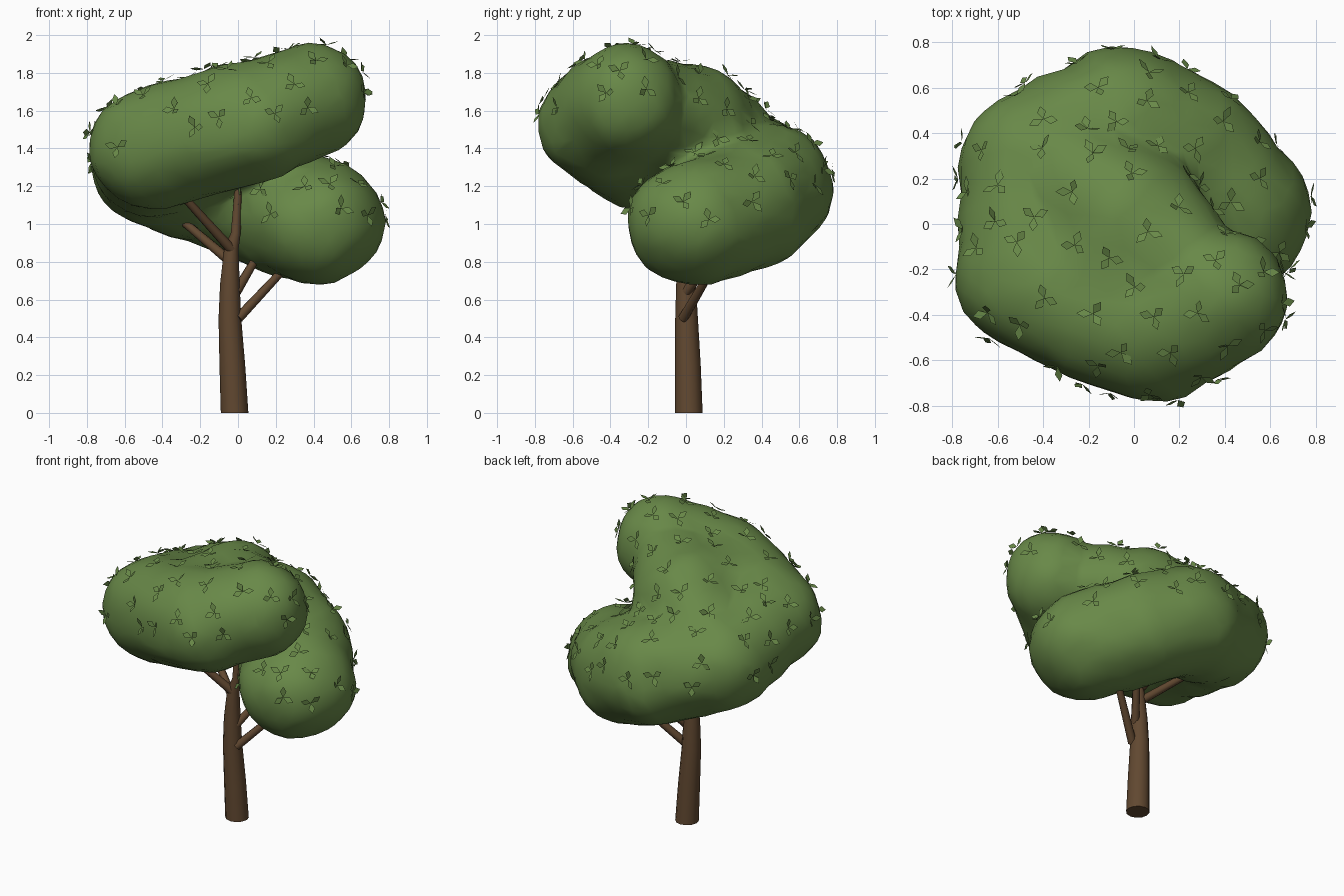
import bpy, bmesh, math, random
from mathutils import Vector, Matrix, noise

if "Cube" in bpy.data.objects:
    bpy.data.objects.remove(bpy.data.objects["Cube"])

random.seed(4)


def material(name, color):
    m = bpy.data.materials.new(name)
    m.diffuse_color = (*color, 1)
    m.use_nodes = True
    m.node_tree.nodes["Principled BSDF"].inputs["Base Color"].default_value = m.diffuse_color
    return m


BARK = material("bark", (0.12, 0.065, 0.03))
GREEN = material("foliage", (0.14, 0.25, 0.065))


def make_object(name, bm, mat):
    me = bpy.data.meshes.new(name)
    bm.to_mesh(me)
    bm.free()
    me.materials.append(mat)
    ob = bpy.data.objects.new(name, me)
    bpy.context.collection.objects.link(ob)
    return ob


def shade(ob, angle):
    bpy.ops.object.select_all(action='DESELECT')
    ob.select_set(True)
    bpy.context.view_layer.objects.active = ob
    bpy.ops.object.shade_smooth_by_angle(angle=math.radians(angle))


def tube(name, path, sides):
    """Tapered limb through (x, y, z, radius) points."""
    bm = bmesh.new()
    pts = [Vector(p[:3]) for p in path]
    rings = []
    for i, p in enumerate(pts):
        d = pts[min(i + 1, len(pts) - 1)] - pts[max(i - 1, 0)]
        if i == 0 and p.z == 0:
            d = Vector((0, 0, 1))
        q = Vector((0, 0, 1)).rotation_difference(d)
        ring = []
        for k in range(sides):
            a = math.tau * k / sides
            ring.append(bm.verts.new(p + q @ Vector((math.cos(a), math.sin(a), 0)) * path[i][3]))
        rings.append(ring)
    for a, b in zip(rings, rings[1:]):
        for k in range(sides):
            n = (k + 1) % sides
            bm.faces.new((a[k], a[n], b[n], b[k]))
    bm.faces.new(rings[0][::-1])
    bm.faces.new(rings[-1])
    bmesh.ops.recalc_face_normals(bm, faces=bm.faces)
    shade(make_object(name, bm, BARK), 50)


# Trunk and branches
tube("trunk", [(-0.018, 0.015, 0, 0.073), (-0.03, 0.01, 0.25, 0.068), (-0.043, 0.003, 0.5, 0.06),
               (-0.043, 0, 0.68, 0.052), (-0.035, 0, 0.87, 0.038), (-0.012, 0, 0.95, 0.026),
               (0.008, 0, 1.3, 0.016)], 12)
limbs = [((-0.03, -0.01, 0.86), (-0.32, -0.2, 1.18)), ((-0.05, 0.01, 0.81), (-0.38, 0.2, 1.09)),
         ((0.0, -0.015, 0.5), (0.28, 0.16, 0.8)), ((-0.01, 0.0, 0.64), (0.12, 0.17, 0.86))]
for i, (a, b) in enumerate(limbs):
    tube(f"branch_{i + 1}", [(*a, 0.027), (*b, 0.02)], 8)

# Canopy: overlapping balls (x, y, z, width radius, height radius) climbing in a
# spiral, fused into one mass
path = [(0.415, 0.05, 1.005, 0.36, 0.325), (0.2, 0.33, 1.09, 0.34, 0.34),
        (-0.06, 0.43, 1.19, 0.35, 0.335), (-0.44, 0.25, 1.3, 0.335, 0.31),
        (-0.435, -0.22, 1.405, 0.35, 0.32), (-0.16, -0.37, 1.48, 0.33, 0.32),
        (0.08, -0.44, 1.535, 0.345, 0.32), (0.385, -0.32, 1.655, 0.295, 0.3)]
fill = [(-0.03, 0.03, 1.52, 0.33, 0.32), (-0.2, 0.14, 1.42, 0.33, 0.32),
        (-0.1, -0.15, 1.5, 0.33, 0.31), (0.13, -0.1, 1.59, 0.28, 0.27)]
balls = path + fill
for a, b in zip(path, path[1:]):
    balls.append([(p + q) / 2 for p, q in zip(a, b)])
bm = bmesh.new()
for x, y, z, r, h in balls:
    bmesh.ops.create_icosphere(bm, subdivisions=3, radius=1,
                               matrix=Matrix.Translation((x, y, z)) @ Matrix.Diagonal((r, r, h, 1)))
blob = make_object("canopy_source", bm, GREEN)
mod = blob.modifiers.new("fuse", 'REMESH')
mod.mode = 'VOXEL'
mod.voxel_size = 0.035
mod = blob.modifiers.new("soften", 'SMOOTH')
mod.factor = 0.5
mod.iterations = 12
mod = blob.modifiers.new("reduce", 'DECIMATE')
mod.ratio = 0.12
bm = bmesh.new()
bm.from_object(blob, bpy.context.evaluated_depsgraph_get())
bpy.data.objects.remove(blob)
bm.normal_update()
for v in bm.verts:
    v.co += v.normal * (0.02 * noise.noise(v.co * 4.5) + 0.01)
bm.normal_update()
spots = [(f.calc_center_median(), f.normal.copy()) for f in bm.faces if f.normal.z > 0.02]
canopy = make_object("canopy", bm, GREEN)
shade(canopy, 80)

# Leaf sprigs: three diamond leaves each, scattered over the upper surface
random.shuffle(spots)
chosen = []
for co, n in spots:
    if len(chosen) < 85 and all((co - c).length > 0.13 for c, _ in chosen):
        chosen.append((co, n))
bm = bmesh.new()
for co, n in chosen:
    base = n.to_track_quat('Z', 'Y').to_matrix().to_4x4()
    spin = random.uniform(0, math.tau)
    for k in range(3):
        size = random.uniform(0.06, 0.075)
        m = (Matrix.Translation(co + n * 0.01) @ base
             @ Matrix.Rotation(spin + k * math.tau / 3 + random.uniform(-.25, .25), 4, 'Z')
             @ Matrix.Rotation(-random.uniform(0, 0.55), 4, 'Y')
             @ Matrix.Rotation(random.uniform(-0.4, 0.4), 4, 'X'))
        quad = [(0, 0), (size * 0.55, -0.02), (size, 0), (size * 0.55, 0.02)]
        bm.faces.new([bm.verts.new(m @ Vector((x, y, 0))) for x, y in quad])
make_object("leaves", bm, GREEN)
